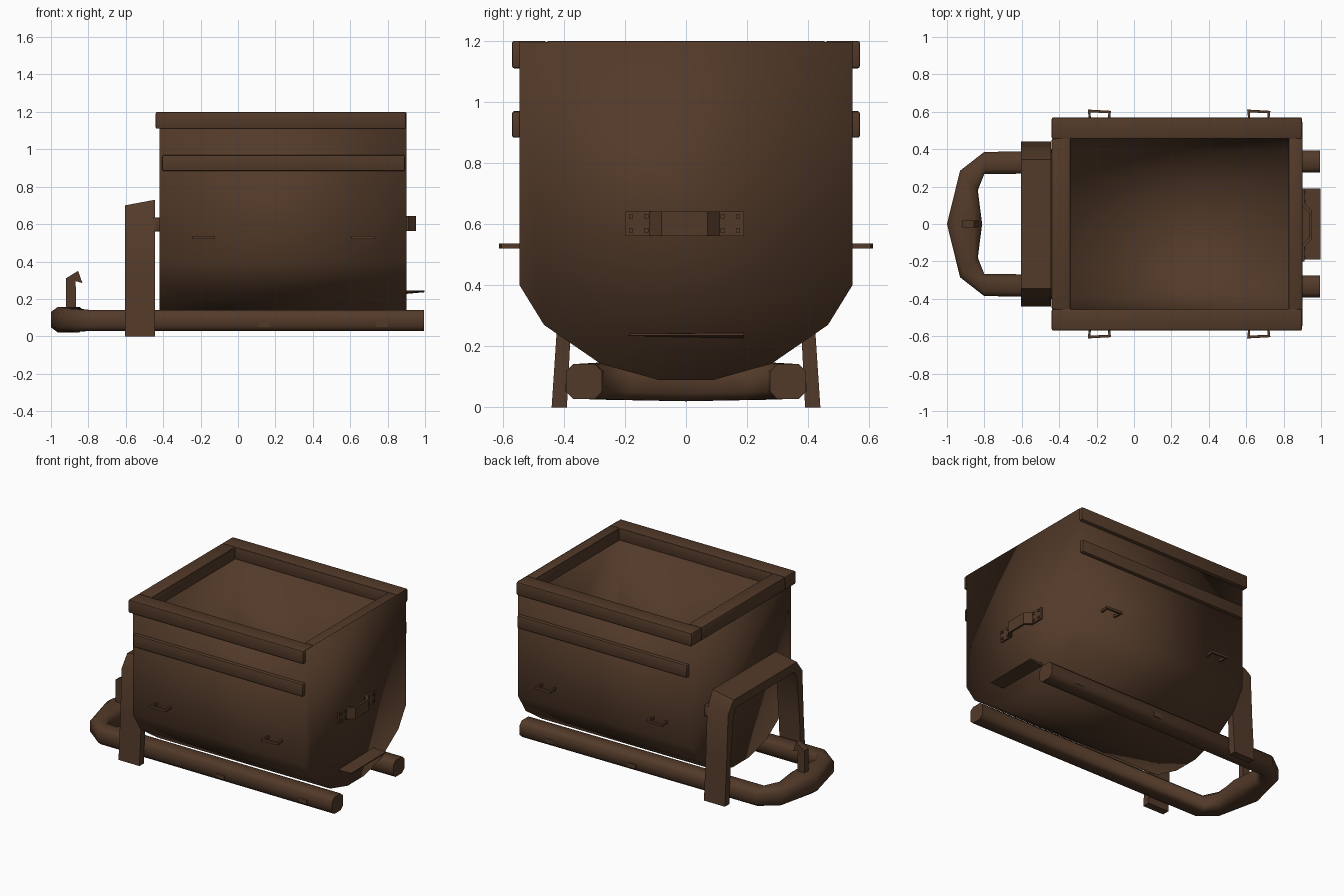
import bpy, bmesh, math
from mathutils import Vector

if "Cube" in bpy.data.objects:
    bpy.data.objects.remove(bpy.data.objects["Cube"])

brown = bpy.data.materials.new("dark_brown_steel")
brown.diffuse_color = (0.085, 0.042, 0.022, 1)
brown.use_nodes = True
brown.node_tree.nodes["Principled BSDF"].inputs["Base Color"].default_value = brown.diffuse_color


def finish(name, bm, angle=40, bevel=0.0):
    if bevel:
        bmesh.ops.bevel(bm, geom=bm.edges[:], offset=bevel, segments=2,
                        affect='EDGES', profile=0.5)
    bmesh.ops.recalc_face_normals(bm, faces=bm.faces[:])
    me = bpy.data.meshes.new(name)
    bm.to_mesh(me)
    bm.free()
    me.materials.append(brown)
    ob = bpy.data.objects.new(name, me)
    bpy.context.collection.objects.link(ob)
    bpy.ops.object.select_all(action='DESELECT')
    ob.select_set(True)
    bpy.context.view_layer.objects.active = ob
    bpy.ops.object.shade_smooth_by_angle(angle=math.radians(angle))
    return ob


def box(name, lo, hi, bevel=0.0):
    bm = bmesh.new()
    bmesh.ops.create_cube(bm, size=1)
    for v in bm.verts:
        v.co = Vector([lo[i] if v.co[i] < 0 else hi[i] for i in range(3)])
    return finish(name, bm, 40, bevel)


def loft(name, sections, angle=40):
    # joins equal rings of points and caps both ends
    bm = bmesh.new()
    rings = [[bm.verts.new(p) for p in s] for s in sections]
    n = len(rings[0])
    for a, b in zip(rings, rings[1:]):
        for i in range(n):
            j = (i + 1) % n
            bm.faces.new((a[i], a[j], b[j], b[i]))
    bm.faces.new(rings[0])
    bm.faces.new(rings[-1])
    return finish(name, bm, angle)


def mirrored(half):
    return half + [(-y, z) for y, z in reversed(half)]


# tub: U-shaped shell with a hollow inside
X0, X1, TOP = -0.42, 0.90, 1.196
outer = mirrored([(0.545, TOP), (0.545, 0.40), (0.465, 0.27), (0.28, 0.143), (0.09, 0.09)])
inner = mirrored([(0.457, TOP), (0.457, 0.44), (0.39, 0.32), (0.24, 0.21), (0.08, 0.165)])
bm = bmesh.new()
ends = []
for prof, a, b in ((outer, X0, X1), (inner, -0.34, 0.828)):
    ra = [bm.verts.new((a, y, z)) for y, z in prof]
    rb = [bm.verts.new((b, y, z)) for y, z in prof]
    for i in range(len(prof) - 1):
        bm.faces.new((ra[i], ra[i + 1], rb[i + 1], rb[i]))
    bm.faces.new(ra)
    bm.faces.new(rb)
    ends.append((ra[0], rb[0], rb[-1], ra[-1]))
for i in range(4):
    j = (i + 1) % 4
    bm.faces.new((ends[0][i], ends[0][j], ends[1][j], ends[1][i]))
finish("tub", bm, 100)

# rim frame and side ribs
for s, side in ((-1, "front"), (1, "back")):
    ys = sorted((s * 0.456, s * 0.57))
    box(f"{side}_rim", (-0.44, ys[0], 1.11), (0.898, ys[1], 1.2), 0.008)
    ys = sorted((s * 0.53, s * 0.57))
    box(f"{side}_rib", (-0.405, ys[0], 0.883), (0.892, ys[1], 0.97), 0.008)
box("left_rim", (-0.44, -0.457, 1.11), (-0.339, 0.457, 1.2), 0.008)
box("right_rim", (0.827, -0.457, 1.11), (0.898, 0.457, 1.2), 0.008)


# ground rails joined by the angular nose loop
def rail_ring(o, i, z0, z1):
    ring = []
    for u, w in ((0, .2), (0, .8), (.2, 1), (.8, 1), (1, .8), (1, .2), (.8, 0), (.2, 0)):
        ring.append((o[0] + (i[0] - o[0]) * u, o[1] + (i[1] - o[1]) * u, z0 + (z1 - z0) * w))
    return ring


half = [((0.995, 0.393), (0.995, 0.275), 0.028, 0.142),
        ((-0.80, 0.386), (-0.80, 0.268), 0.028, 0.142),
        ((-0.93, 0.285), (-0.835, 0.18), 0.025, 0.148)]
nose = [((-1.0, 0), (-0.812, 0), 0.02, 0.158)]
rest = [((o[0], -o[1]), (i[0], -i[1]), a, b) for o, i, a, b in reversed(half)]
loft("skid_rail_loop", [rail_ring(*p) for p in half + nose + rest], 50)

# small slot plates on the outer rail sides
for s, side in ((-1, "front"), (1, "back")):
    for x in (0.14, 0.77):
        ys = sorted((s * 0.38, s * 0.394))
        box(f"{side}_rail_plate", (x - 0.03, ys[0], 0.05), (x + 0.03, ys[1], 0.08))

# arch band standing over the rails at the left end
band = [((0.440, 0.0), (0.390, 0.0)), ((0.420, 0.30), (0.375, 0.30)),
        ((0.405, 0.62), (0.345, 0.60)), ((0.345, 0.72), (0.315, 0.64))]
band += [((-a[0], a[1]), (-b[0], b[1])) for a, b in reversed(band)]
rings = []
for (oy, oz), (iy, iz) in band:
    rise = 0.02 if oz > 0.7 else 0
    rings.append([(-0.605, oy, oz - rise), (-0.445, oy, oz + rise * 0.5),
                  (-0.445, iy, iz), (-0.605, iy, iz)])
loft("support_arch", rings, 35)

# bracket tying the arch to the tub
box("arch_bracket", (-0.46, -0.40, 0.56), (-0.405, 0.40, 0.635), 0.006)


# extruded flat outline helper
def plate(name, pts, axis, lo, hi):
    def put(p, t):
        return (p[0], t, p[1]) if axis == 'Y' else (p[0], p[1], t)
    return loft(name, [[put(p, lo) for p in pts], [put(p, hi) for p in pts]], 30)


# tow hook on the nose
plate("tow_hook", [(-0.92, 0.13), (-0.92, 0.31), (-0.855, 0.35), (-0.832, 0.285),
                   (-0.868, 0.295), (-0.865, 0.13)], 'Y', -0.02, 0.02)

# thin side grips
for s, side in ((-1, "front"), (1, "back")):
    for x in (-0.185, 0.667):
        pts = [(x - 0.055, s * 0.54), (x - 0.062, s * 0.612), (x + 0.062, s * 0.605),
               (x + 0.055, s * 0.54), (x + 0.043, s * 0.54), (x + 0.048, s * 0.592),
               (x - 0.048, s * 0.597), (x - 0.043, s * 0.54)]
        plate(f"{side}_grip", pts, 'Z', 0.52, 0.536)

# hat-shaped pull handle on the right end
hat = [(0.895, -0.2), (0.912, -0.2), (0.912, -0.12), (0.952, -0.08), (0.952, 0.07),
       (0.912, 0.11), (0.912, 0.19), (0.895, 0.19), (0.895, 0.10), (0.938, 0.06),
       (0.938, -0.07), (0.895, -0.11)]
plate("end_handle", hat, 'Z', 0.562, 0.642)
for y in (-0.18, -0.13, 0.12, 0.17):
    for z in (0.58, 0.625):
        box("handle_bolt", (0.91, y - 0.007, z - 0.007), (0.918, y + 0.007, z + 0.007))

# thin step plate low on the right end
loft("end_step", [[(0.89, -0.19, 0.233), (0.998, -0.19, 0.236), (0.998, -0.19, 0.241), (0.89, -0.19, 0.238)],
                  [(0.89, 0.19, 0.226), (0.998, 0.19, 0.236), (0.998, 0.19, 0.244), (0.89, 0.19, 0.246)]])
